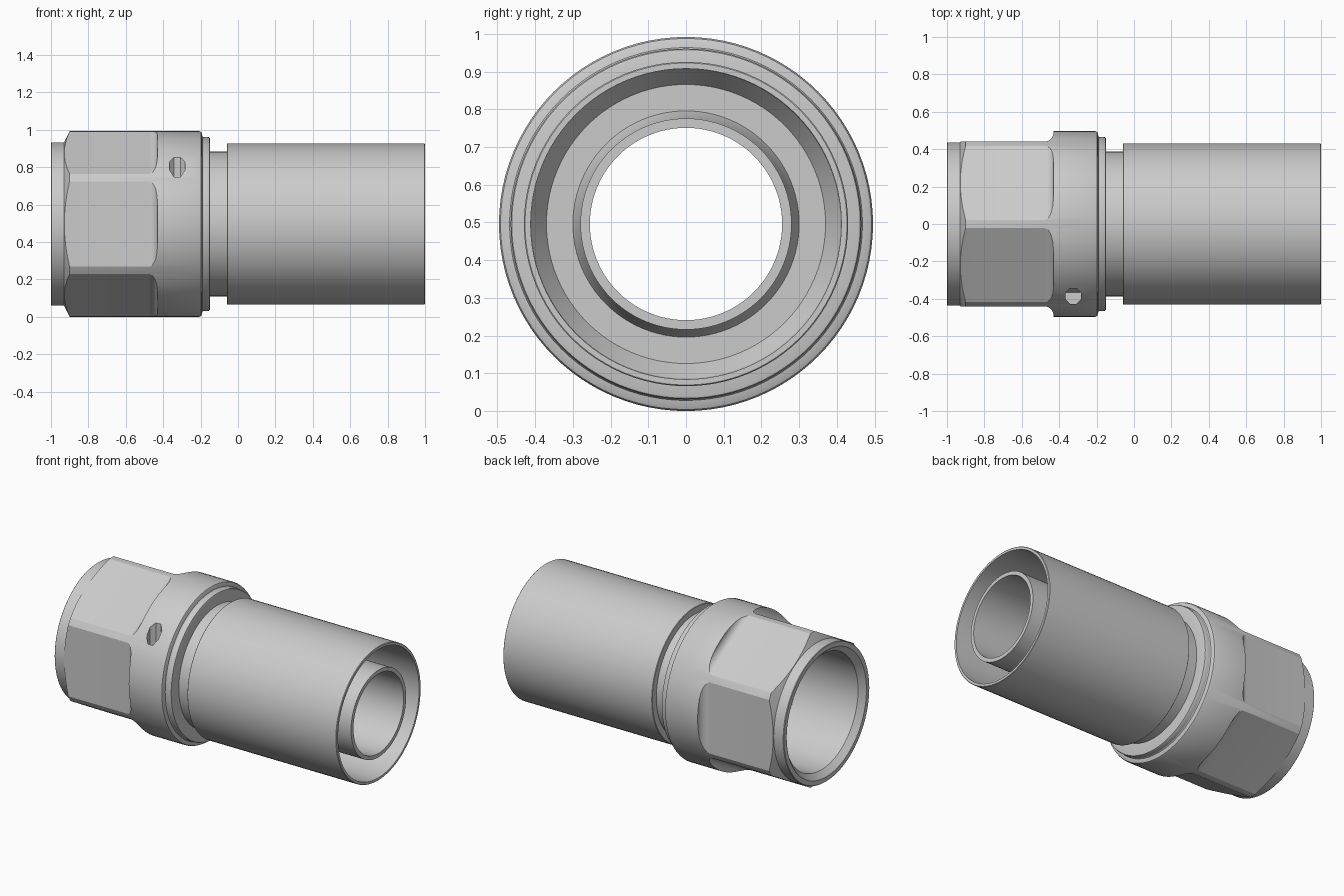
import bpy, bmesh, math
from mathutils import Matrix

if "Cube" in bpy.data.objects:
    bpy.data.objects.remove(bpy.data.objects["Cube"])

R = 0.496      # collar radius, also the axis height
FLAT = 0.44    # distance from axis to each wrench flat


def make_object(name, bm):
    bmesh.ops.recalc_face_normals(bm, faces=bm.faces)
    mesh = bpy.data.meshes.new(name)
    bm.to_mesh(mesh)
    bm.free()
    obj = bpy.data.objects.new(name, mesh)
    bpy.context.collection.objects.link(obj)
    return obj


def revolve(name, profile, steps=96):
    """Spin a closed (x, radius) outline around the fitting axis."""
    bm = bmesh.new()
    rings = []
    for i in range(steps):
        a = 2 * math.pi * i / steps
        rings.append([bm.verts.new((x, r * math.cos(a), R + r * math.sin(a)))
                      for x, r in profile])
    n = len(profile)
    for i in range(steps):
        p, q = rings[i], rings[(i + 1) % steps]
        for j in range(n):
            k = (j + 1) % n
            bm.faces.new((p[j], p[k], q[k], q[j]))
    return make_object(name, bm)


def cut(target, cutter):
    cutter.hide_render = True
    mod = target.modifiers.new("cut", 'BOOLEAN')
    mod.operation = 'DIFFERENCE'
    mod.solver = 'EXACT'
    mod.object = cutter
    bpy.context.view_layer.objects.active = target
    bpy.ops.object.modifier_apply(modifier=mod.name)
    bpy.data.objects.remove(cutter, do_unlink=True)


def smooth(obj):
    bpy.ops.object.select_all(action='DESELECT')
    obj.select_set(True)
    bpy.context.view_layer.objects.active = obj
    bpy.ops.object.shade_smooth_by_angle(angle=math.radians(28))


# Swivel nut: chamfered front, collar, stepped rear ring, open threaded bore
nut = revolve("swivel_nut", [
    (-1.0, 0.405), (-1.0, 0.434), (-0.997, 0.437), (-0.93, 0.437),
    (-0.90, R), (-0.205, R), (-0.197, 0.492), (-0.193, 0.483),
    (-0.19, 0.468), (-0.185, 0.465), (-0.158, 0.465), (-0.152, 0.462),
    (-0.15, 0.456), (-0.15, 0.38), (-0.53, 0.38), (-0.53, 0.37),
    (-0.965, 0.37)])

# Six wrench flats, each ending in a concave fillet against the collar
side = [(-1.1, FLAT)]
for i in range(9):
    a = math.radians(80) * i / 8
    side.append((-0.48 + 0.05 * math.sin(a), FLAT + 0.05 * (1 - math.cos(a))))
side += [(-0.425, 0.6), (-1.1, 0.6)]
bm = bmesh.new()
for k in range(6):
    rot = Matrix.Translation((0, 0, R)) @ Matrix.Rotation(k * math.pi / 3, 4, 'X')
    ends = [[bm.verts.new(rot @ Matrix.Translation((x, r, w)).to_translation())
             for x, r in side] for w in (-0.24, 0.24)]
    bm.faces.new(ends[0])
    bm.faces.new(ends[1])
    for j in range(len(side)):
        m = (j + 1) % len(side)
        bm.faces.new((ends[0][j], ends[0][m], ends[1][m], ends[1][j]))
cut(nut, make_object("flat_cutter", bm))

# Small wire hole drilled down into the collar
bm = bmesh.new()
bmesh.ops.create_cone(bm, cap_ends=True, segments=8, radius1=0.045, radius2=0.045,
                      depth=0.5, matrix=Matrix.Translation((-0.325, -0.386, 0.85))
                      @ Matrix.Rotation(math.pi / 8, 4, 'Z'))
cut(nut, make_object("hole_cutter", bm))
smooth(nut)

# Stem: conical sealing nose, neck and the inner hose tube
stem = revolve("stem", [
    (-0.58, 0.255), (-0.58, 0.28), (-0.50, 0.35), (-0.48, 0.381),
    (-0.16, 0.381), (-0.16, 0.387), (-0.03, 0.387), (0.0, 0.31),
    (0.06, 0.28), (1.0, 0.28), (1.0, 0.255)])
smooth(stem)

# Outer crimp sleeve, open at the hose end
sleeve = revolve("crimp_sleeve", [
    (-0.06, 0.36), (-0.06, 0.427), (-0.057, 0.43), (0.997, 0.43), (1.0, 0.427),
    (1.0, 0.412), (0.08, 0.41), (0.02, 0.37), (0.02, 0.30), (-0.03, 0.30)])
smooth(sleeve)
